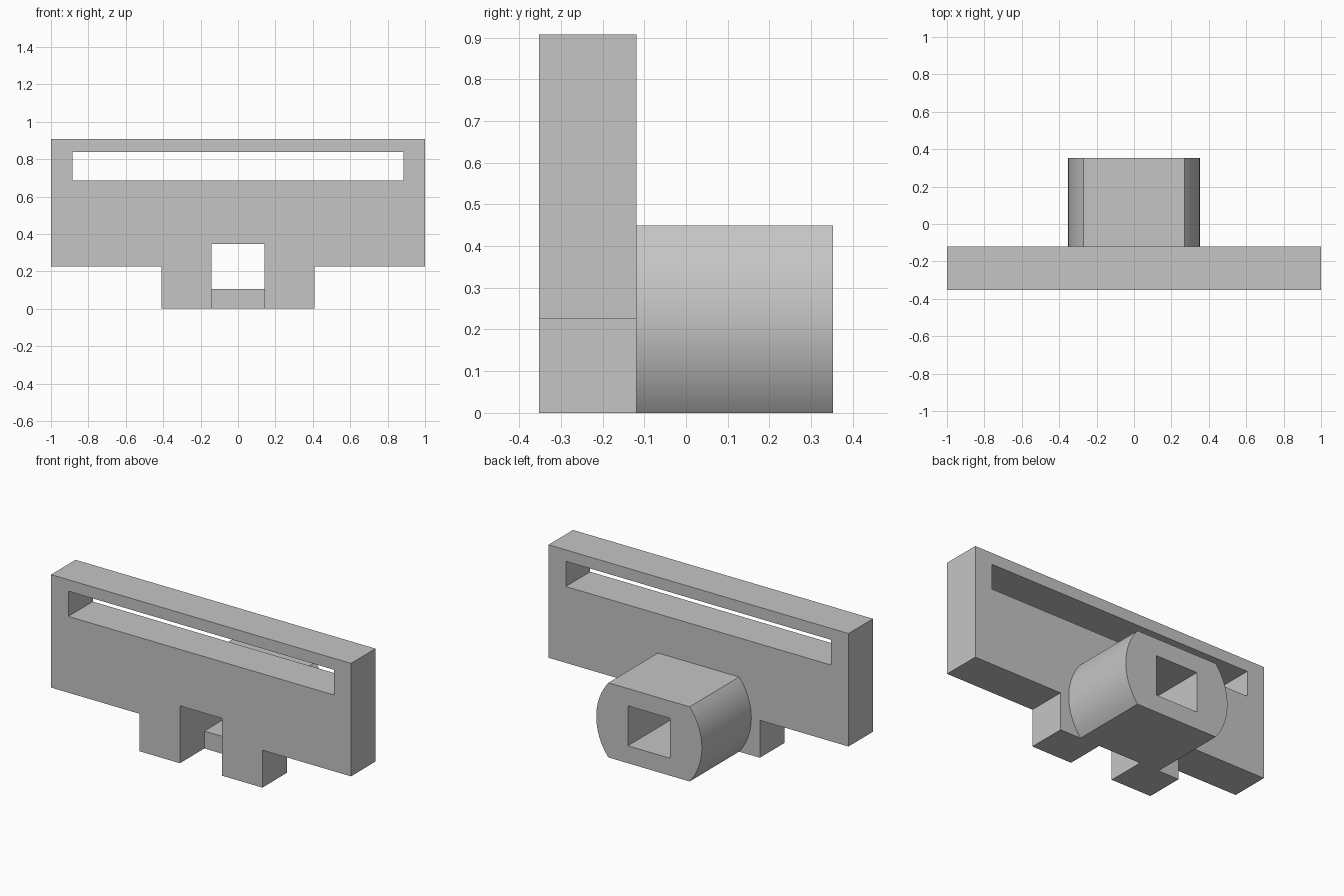
import bpy, bmesh, math

default = bpy.data.objects.get("Cube")
if default:
    bpy.data.objects.remove(default, do_unlink=True)

# Single plain grey
GREY = (0.56, 0.56, 0.56, 1.0)
grey = bpy.data.materials.new("plain_grey")
grey.use_nodes = True
grey.diffuse_color = GREY
grey.node_tree.nodes["Principled BSDF"].inputs["Base Color"].default_value = GREY

FRONT, JOIN, BACK = -0.352, -0.119, 0.352
MID = 0.225          # height of the boss axis
RADIUS = 0.352
HOLE = 0.141         # half width of the square opening
HOLE_TOP, HOLE_FLOOR = 0.346, 0.105


def extrude_profile(name, points, y0, y1):
    """Extrude an x-z outline from y0 to y1."""
    bm = bmesh.new()
    face = bm.faces.new([bm.verts.new((x, y0, z)) for x, z in points])
    out = bmesh.ops.extrude_face_region(bm, geom=[face])
    verts = [v for v in out["geom"] if isinstance(v, bmesh.types.BMVert)]
    bmesh.ops.translate(bm, verts=verts, vec=(0, y1 - y0, 0))
    bmesh.ops.recalc_face_normals(bm, faces=bm.faces)
    mesh = bpy.data.meshes.new(name)
    bm.to_mesh(mesh)
    bm.free()
    mesh.materials.append(grey)
    obj = bpy.data.objects.new(name, mesh)
    bpy.context.collection.objects.link(obj)
    return obj


def cut_opening(obj, half_width, z0, z1):
    """Cut a rectangular opening through the part along y."""
    outline = [(-half_width, z0), (half_width, z0), (half_width, z1), (-half_width, z1)]
    cutter = extrude_profile("opening_cutter", outline, -1, 1)
    cutter.hide_render = True
    mod = obj.modifiers.new("opening", 'BOOLEAN')
    mod.operation, mod.solver, mod.object = 'DIFFERENCE', 'EXACT', cutter
    bpy.context.view_layer.objects.active = obj
    bpy.ops.object.modifier_apply(modifier=mod.name)
    bpy.data.objects.remove(cutter, do_unlink=True)


# Front plate: wide panel with two feet either side of a notch
half = [(HOLE, HOLE_TOP), (HOLE, 0), (0.409, 0), (0.409, 0.226), (1, 0.226), (1, 0.907)]
plate = extrude_profile("front_plate", half + [(-x, z) for x, z in reversed(half)], FRONT, JOIN)
cut_opening(plate, 0.885, 0.686, 0.838)

# Rear boss: cylinder flattened at top and bottom, with a square bore
SEGMENTS = 32
limit = math.asin(MID / RADIUS)
arc = [limit * (2 * i / SEGMENTS - 1) for i in range(SEGMENTS + 1)]
side = [(RADIUS * math.cos(a), MID + RADIUS * math.sin(a)) for a in arc]
boss = extrude_profile("rear_boss", side + [(-x, z) for x, z in reversed(side)], JOIN, BACK)
cut_opening(boss, HOLE, HOLE_FLOOR, HOLE_TOP)

# Smooth the curved sides of the boss only
bpy.ops.object.select_all(action='DESELECT')
boss.select_set(True)
bpy.context.view_layer.objects.active = boss
bpy.ops.object.shade_smooth_by_angle(angle=math.radians(30))
